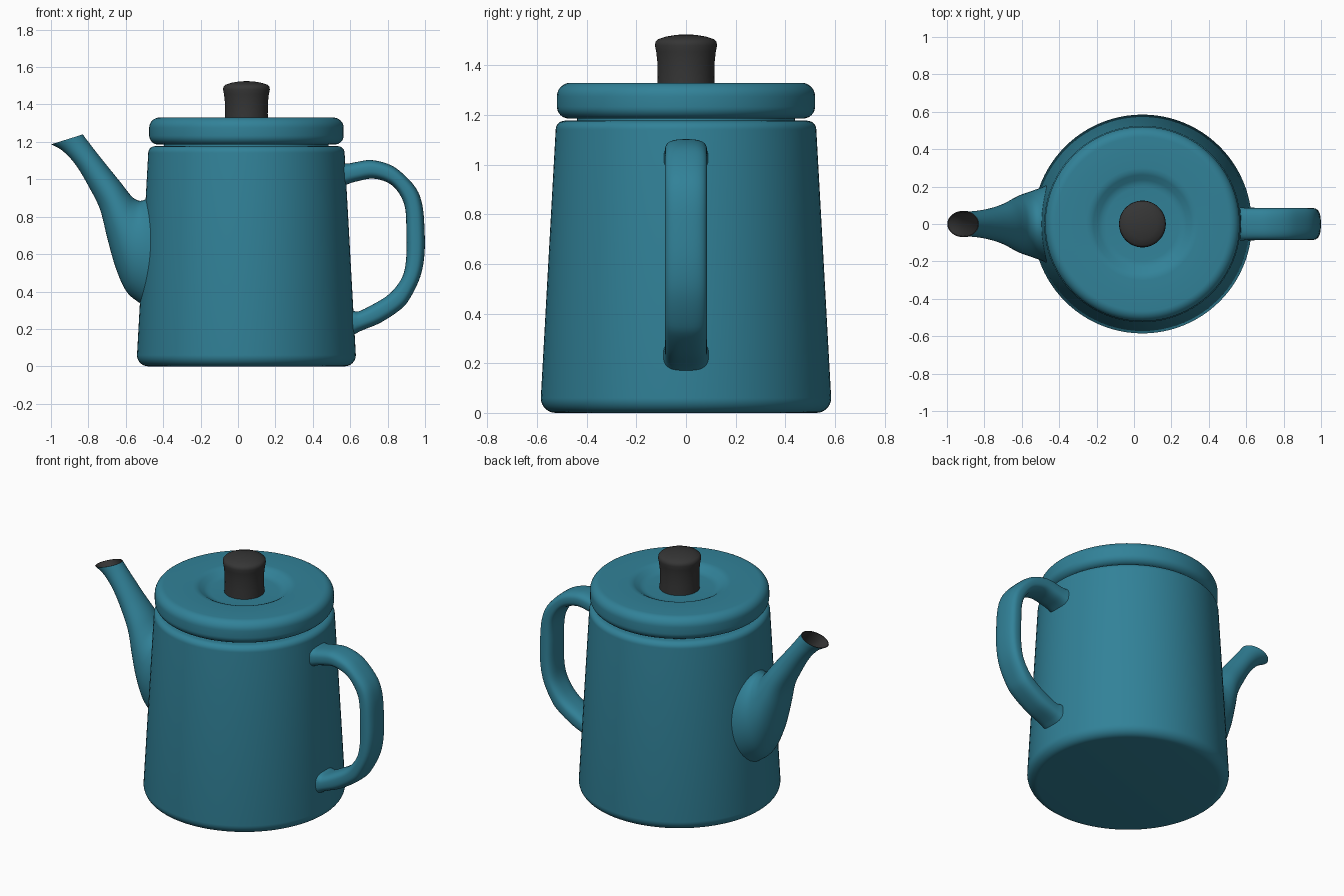
import bpy, bmesh, math
from mathutils import Vector

if "Cube" in bpy.data.objects:
    bpy.data.objects.remove(bpy.data.objects["Cube"])

AXIS_X = 0.045  # centre line of the pot


def material(name, rgb):
    m = bpy.data.materials.new(name)
    m.diffuse_color = (*rgb, 1)
    m.use_nodes = True
    m.node_tree.nodes["Principled BSDF"].inputs["Base Color"].default_value = m.diffuse_color
    return m


teal = material("teal enamel", (0.031, 0.222, 0.315))
black = material("dark grey", (0.036, 0.036, 0.036))


def loft(name, rings, mats, dark_until=0, cap=True, angle=40):
    """Skin a list of equal-length closed rings; the first faces may use material 1."""
    bm = bmesh.new()
    vs = [[bm.verts.new(p) for p in r] for r in rings]
    n = len(rings[0])
    for k in range(len(vs) - 1):
        for i in range(n):
            j = (i + 1) % n
            f = bm.faces.new((vs[k][i], vs[k][j], vs[k + 1][j], vs[k + 1][i]))
            f.material_index = 1 if k < dark_until else 0
    if cap:
        bm.faces.new(vs[0][::-1]).material_index = 1 if dark_until else 0
        bm.faces.new(vs[-1])
    bmesh.ops.remove_doubles(bm, verts=bm.verts, dist=1e-5)
    bmesh.ops.recalc_face_normals(bm, faces=bm.faces)
    me = bpy.data.meshes.new(name)
    bm.to_mesh(me)
    bm.free()
    for m in mats:
        me.materials.append(m)
    ob = bpy.data.objects.new(name, me)
    bpy.context.collection.objects.link(ob)
    bpy.ops.object.select_all(action='DESELECT')
    ob.select_set(True)
    bpy.context.view_layer.objects.active = ob
    bpy.ops.object.shade_smooth_by_angle(angle=math.radians(angle))
    return ob


def lathe(name, profile, mat, n=96):
    rings = [[(AXIS_X + r * math.cos(2 * math.pi * i / n),
               r * math.sin(2 * math.pi * i / n), z) for i in range(n)]
             for r, z in profile]
    return loft(name, rings, [mat], cap=False)


def arc(r, z, rad, a0, a1, steps=8):
    angles = [math.radians(a0 + (a1 - a0) * i / steps) for i in range(steps + 1)]
    return [(r + rad * math.cos(a), z + rad * math.sin(a)) for a in angles]


def smooth(keys, steps=5):
    """Catmull-Rom interpolation through tuples of numbers."""
    out = []
    for i in range(len(keys) - 1):
        a, b, c, d = (keys[max(i - 1, 0)], keys[i], keys[i + 1],
                      keys[min(i + 2, len(keys) - 1)])
        for s in range(steps):
            t = s / steps
            out.append([0.5 * (2 * q + (r - p) * t + (2 * p - 5 * q + 4 * r - u) * t * t
                               + (3 * q - p - 3 * r + u) * t ** 3)
                        for p, q, r, u in zip(a, b, c, d)])
    return out + [list(keys[-1])]


def section(key, power=2.0, scale=1.0, n=40):
    """Rounded ring between an upper and a lower point (x, z) with a half width in y."""
    ux, uz, lx, lz, w = key
    mid = Vector(((ux + lx) / 2, 0, (uz + lz) / 2))
    half = Vector(((ux - lx) / 2, 0, (uz - lz) / 2))
    ring = []
    for i in range(n):
        a = 2 * math.pi * i / n
        c, s = math.cos(a), math.sin(a)
        c = math.copysign(abs(c) ** (2 / power), c)
        s = math.copysign(abs(s) ** (2 / power), s)
        ring.append(mid + half * c * scale + Vector((0, w * s * scale, 0)))
    return ring


# Pot body with a short neck under the lid
lathe("body", [(0, 0)] + arc(0.525, 0.06, 0.06, -90, 0) + arc(0.489, 1.141, 0.036, 0, 90)
      + [(0.44, 1.177), (0.44, 1.2), (0, 1.2)], teal)

# Lid with a sunken ring around the knob
lathe("lid", [(0, 1.186)] + arc(0.472, 1.234, 0.048, -90, 0) + arc(0.465, 1.275, 0.055, 0, 90)
      + [(0.3, 1.33), (0.28, 1.328), (0.262, 1.32), (0.235, 1.302), (0.215, 1.294),
         (0.195, 1.292), (0, 1.292)], teal)

# Knob
lathe("knob", [(0, 1.285), (0.117, 1.285), (0.114, 1.35), (0.115, 1.41), (0.12, 1.455),
               (0.125, 1.48), (0.123, 1.495), (0.113, 1.505), (0.08, 1.516),
               (0.04, 1.523), (0, 1.525)], black)

# Spout: upper x, z, lower x, z, half width
spout = smooth([
    (-0.83, 1.24, -0.998, 1.187, 0.070), (-0.80, 1.20, -0.935, 1.15, 0.068),
    (-0.75, 1.135, -0.866, 1.075, 0.075), (-0.685, 1.054, -0.80, 0.965, 0.09),
    (-0.625, 0.98, -0.738, 0.84, 0.113), (-0.585, 0.928, -0.70, 0.69, 0.135),
    (-0.555, 0.897, -0.655, 0.53, 0.155), (-0.52, 0.885, -0.60, 0.405, 0.172),
    (-0.485, 0.90, -0.535, 0.345, 0.19), (-0.44, 0.94, -0.46, 0.30, 0.215)])
inner = [section(k, scale=0.94) for k in spout[:21]][::-1]  # dark inside wall
loft("spout", inner + [section(k) for k in spout], [teal, black], dark_until=len(inner))

# Handle: outer x, z, inner x, z, half width
handle = smooth([
    (0.50, 1.11, 0.50, 0.93, 0.10), (0.575, 1.085, 0.585, 0.973, 0.088),
    (0.63, 1.092, 0.64, 0.99, 0.085), (0.71, 1.103, 0.72, 1.004, 0.085),
    (0.80, 1.083, 0.795, 0.985, 0.085), (0.87, 1.04, 0.845, 0.947, 0.085),
    (0.95, 0.955, 0.882, 0.885, 0.085), (0.985, 0.865, 0.897, 0.82, 0.085),
    (0.997, 0.74, 0.90, 0.72, 0.085), (0.997, 0.60, 0.90, 0.59, 0.085),
    (0.975, 0.48, 0.885, 0.495, 0.085), (0.92, 0.365, 0.845, 0.425, 0.085),
    (0.87, 0.305, 0.79, 0.372, 0.085), (0.765, 0.235, 0.71, 0.325, 0.085),
    (0.67, 0.195, 0.645, 0.294, 0.086), (0.63, 0.175, 0.61, 0.298, 0.09),
    (0.54, 0.12, 0.54, 0.30, 0.10)], 4)
loft("handle", [section(k, power=2.8) for k in handle], [teal])
